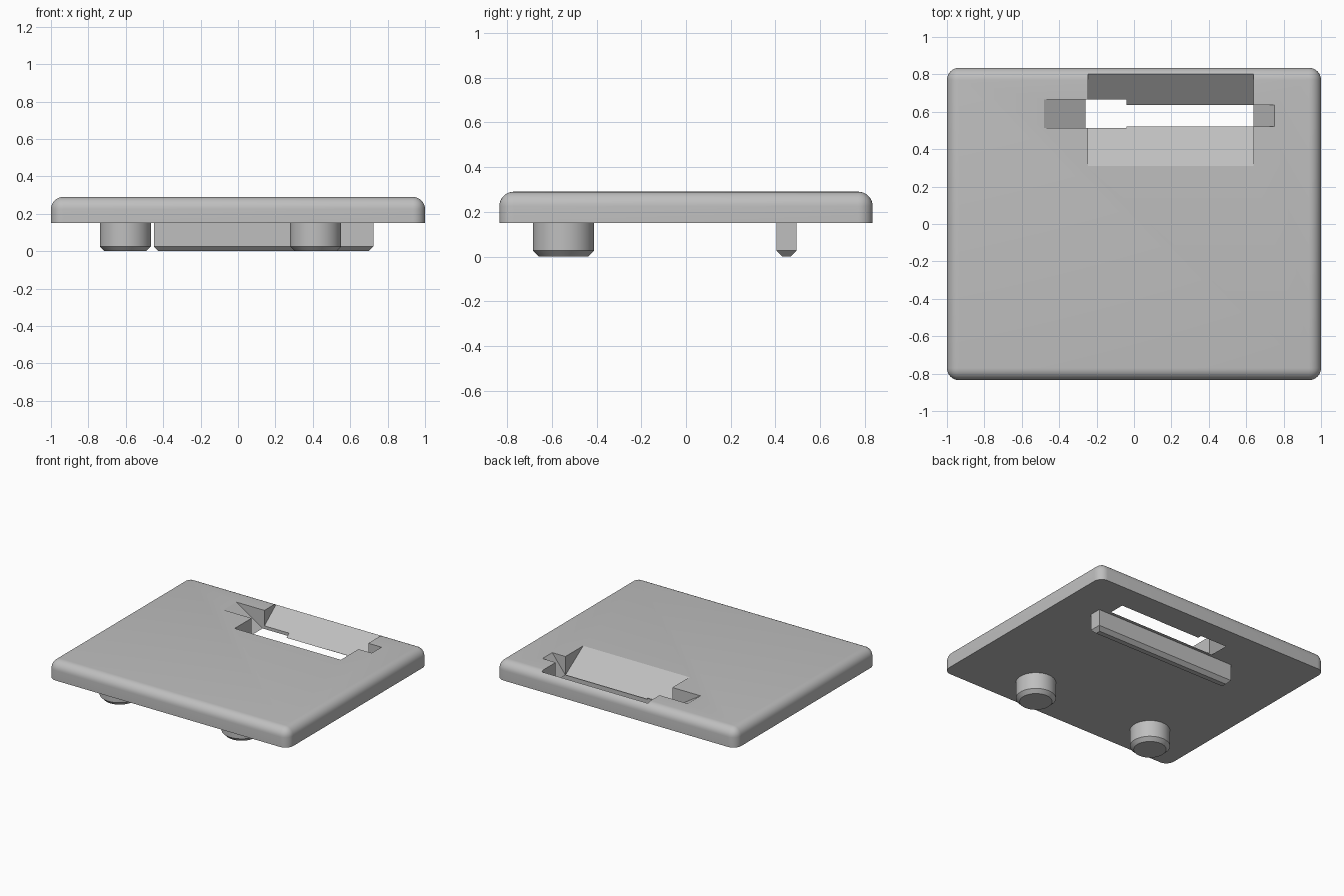
import bpy
import bmesh
import math
from mathutils import Vector

if "Cube" in bpy.data.objects:
    bpy.data.objects.remove(bpy.data.objects["Cube"])

grey = bpy.data.materials.new("light_grey")
grey.use_nodes = True
GREY = (0.52, 0.52, 0.52, 1)
grey.diffuse_color = GREY
grey.node_tree.nodes["Principled BSDF"].inputs["Base Color"].default_value = GREY

TOP, BASE = 0.29, 0.15


def add_object(name, bm):
    bmesh.ops.recalc_face_normals(bm, faces=bm.faces[:])
    mesh = bpy.data.meshes.new(name)
    bm.to_mesh(mesh)
    bm.free()
    mesh.materials.append(grey)
    obj = bpy.data.objects.new(name, mesh)
    bpy.context.collection.objects.link(obj)
    return obj


def activate(obj):
    bpy.ops.object.select_all(action="DESELECT")
    obj.select_set(True)
    bpy.context.view_layer.objects.active = obj


def box(low, high):
    bm = bmesh.new()
    bmesh.ops.create_cube(bm, size=1)
    low, high = Vector(low), Vector(high)
    for v in bm.verts:
        v.co = (low + high) / 2 + v.co * (high - low)
    return bm


def prism(name, profile, axis, start, end):
    """Extrude a profile (horizontal, z) along x or y."""
    bm = bmesh.new()
    place = (lambda a, z, t: (t, a, z)) if axis == "x" else (lambda a, z, t: (a, t, z))
    face = bm.faces.new([bm.verts.new(place(a, z, start)) for a, z in profile])
    out = bmesh.ops.extrude_face_region(bm, geom=[face])["geom"]
    step = Vector(place(0, 0, end - start))
    bmesh.ops.translate(bm, verts=[g for g in out if isinstance(g, bmesh.types.BMVert)], vec=step)
    return add_object(name, bm)


def above(low, high, z=0.33):
    """Continue the slope from low to high up to height z."""
    t = (z - low[1]) / (high[1] - low[1])
    return (low[0] + t * (high[0] - low[0]), z)


def bevel(bm, edges, width, segments):
    bmesh.ops.bevel(bm, geom=edges, offset=width, segments=segments,
                    profile=0.5, affect="EDGES", clamp_overlap=True)


# Plate with rounded corners and top rim, flat underneath
bm = box((-1, -0.835, BASE), (1, 0.835, TOP))
bevel(bm, [e for e in bm.edges if max(v.co.z for v in e.verts) > TOP - 0.01], 0.065, 8)
plate = add_object("plate", bm)

# Sloped pocket and ramped ends of the through slot
front, back = (0.52, BASE), (0.635, BASE)
left, right = (0.64, BASE), (-0.26, BASE)
cutters = [
    prism("pocket_cutter", [(front[0], 0.1), front, above(front, (0.31, TOP)),
                            above(back, (0.80, 0.28)), back, (back[0], 0.1)],
          "x", -0.245, 0.64),
    prism("right_ramp_cutter", [(right[0], 0.1), right, above(right, (-0.48, TOP)),
                                (-0.04, 0.33), (-0.04, 0.1)], "y", 0.512, 0.665),
    prism("left_ramp_cutter", [(left[0], 0.1), left, above(left, (0.75, TOP)),
                               (0.3, 0.33), (0.3, 0.1)], "y", 0.521, 0.637),
]
activate(plate)
for cutter in cutters:
    cutter.hide_render = True
    mod = plate.modifiers.new("cut", "BOOLEAN")
    mod.operation = "DIFFERENCE"
    mod.solver = "EXACT"
    mod.object = cutter
    bpy.ops.object.modifier_apply(modifier=mod.name)
    bpy.data.objects.remove(cutter)
bpy.ops.object.shade_smooth_by_angle(angle=math.radians(30))

# Rear support bar with chamfered lower edge
bm = box((-0.45, 0.405, 0), (0.725, 0.495, BASE))
bevel(bm, [e for e in bm.edges if all(v.co.z < 0.01 for v in e.verts)], 0.026, 1)
add_object("rear_bar", bm)

# Round front feet with chamfered bottoms
for name, x in (("right_foot", -0.602), ("left_foot", 0.415)):
    bm = bmesh.new()
    bmesh.ops.create_cone(bm, cap_ends=True, segments=48, radius1=0.137,
                          radius2=0.137, depth=BASE)
    bmesh.ops.translate(bm, verts=bm.verts[:], vec=(x, -0.548, BASE / 2))
    bevel(bm, [e for e in bm.edges if all(v.co.z < 0.01 for v in e.verts)], 0.026, 1)
    activate(add_object(name, bm))
    bpy.ops.object.shade_smooth_by_angle(angle=math.radians(30))
